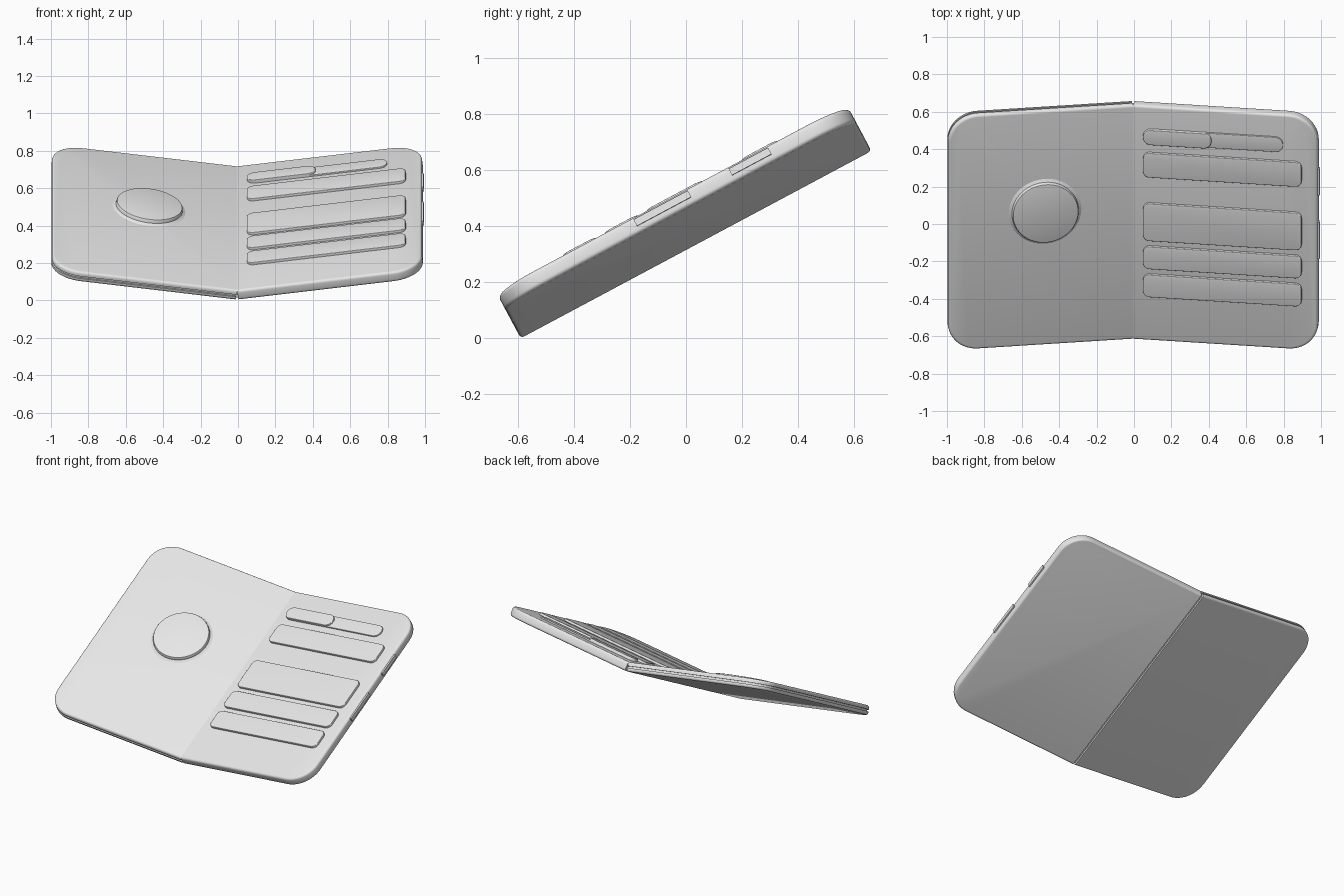
import bpy, bmesh
from math import radians, cos, sin, pi
from mathutils import Matrix, Vector

cube = bpy.data.objects.get("Cube")
if cube:
    bpy.data.objects.remove(cube, do_unlink=True)

TILT, FOLD = radians(28.1), radians(7.6)
WIDTH, DEPTH, THICK = 0.996, 1.42, 0.06

grey = bpy.data.materials.new("light_grey")
grey.use_nodes = True
grey.diffuse_color = (0.8, 0.8, 0.8, 1)
grey.node_tree.nodes["Principled BSDF"].inputs["Base Color"].default_value = (0.8, 0.8, 0.8, 1)

# Frames: tilted stand pose, then each half swung up about the top fold line
BASE = Matrix.Translation((-0.005, -0.59, 0)) @ Matrix.Rotation(TILT, 4, 'X')


def half_frame(side):
    return (BASE @ Matrix.Translation((0, 0, THICK))
            @ Matrix.Rotation(-side * FOLD, 4, 'Y') @ Matrix.Translation((0, 0, -THICK)))


RIGHT_SIDE, LEFT_SIDE = half_frame(1), half_frame(-1)


def finish(name, bm, frame):
    bmesh.ops.recalc_face_normals(bm, faces=bm.faces[:])
    mesh = bpy.data.meshes.new(name)
    bm.to_mesh(mesh)
    bm.free()
    mesh.materials.append(grey)
    obj = bpy.data.objects.new(name, mesh)
    bpy.context.collection.objects.link(obj)
    obj.matrix_basis = frame
    bpy.ops.object.select_all(action='DESELECT')
    obj.select_set(True)
    bpy.context.view_layer.objects.active = obj
    bpy.ops.object.shade_smooth_by_angle(angle=radians(35))
    return obj


def outline(u0, u1, v0, v1, r0, r1, steps=12):
    """Rounded rectangle; r0 rounds the corners at u0, r1 those at u1."""
    corners = [(u1, v1, r1, 0), (u0, v1, r0, 1), (u0, v0, r0, 2), (u1, v0, r1, 3)]
    pts = []
    for u, v, r, quarter in corners:
        if r == 0:
            pts.append((u, v))
            continue
        cu = u - r if u == u1 else u + r
        cv = v - r if v == v1 else v + r
        for i in range(steps + 1):
            a = (quarter + i / steps) * pi / 2
            pts.append((cu + r * cos(a), cv + r * sin(a)))
    return pts


def slab(name, frame, u, v, w, r=(0, 0), top=0, bottom=0):
    """Extruded rounded plate with optional fillets, left square along the fold."""
    bm = bmesh.new()
    base = bm.faces.new([bm.verts.new((a, b, w[0])) for a, b in outline(*u, *v, *r)])
    ext = bmesh.ops.extrude_face_region(bm, geom=[base], use_keep_orig=True)
    bmesh.ops.translate(bm, vec=(0, 0, w[1] - w[0]),
                        verts=[g for g in ext["geom"] if isinstance(g, bmesh.types.BMVert)])
    for height, size in ((w[1], top), (w[0], bottom)):
        if size:
            rim = [e for e in bm.edges
                   if all(abs(p.co.z - height) < 1e-5 for p in e.verts)
                   and not all(abs(p.co.x) < 1e-5 for p in e.verts)]
            bmesh.ops.bevel(bm, geom=rim, offset=size, segments=4, profile=0.5,
                            affect='EDGES', clamp_overlap=True)
    return finish(name, bm, frame)


# Right half: one solid plate
slab("right_panel", RIGHT_SIDE, (0, WIDTH), (0, DEPTH), (0, THICK), (0, 0.16), 0.015, 0.015)

# Left half: two shells around a thin recessed seam
INSET = 0.01
slab("left_back_shell", LEFT_SIDE, (-WIDTH, 0), (0, DEPTH), (0, 0.022), (0.16, 0), 0, 0.014)
slab("left_seam", LEFT_SIDE, (-WIDTH + INSET, 0), (INSET, DEPTH - INSET),
     (0.021, 0.035), (0.15, 0))
slab("left_front_shell", LEFT_SIDE, (-WIDTH, 0), (0, DEPTH), (0.034, THICK), (0.16, 0), 0.015)

# Raised pads on the right half
IN, OUT = 0.055, 0.91
for i, v in enumerate([(0.27, 0.406), (0.44, 0.576), (0.61, 0.837), (0.995, 1.143)]):
    slab(f"pad_{i + 1}", RIGHT_SIDE, (IN, OUT), v, (0.05, THICK + 0.015), (0.035, 0.035), 0.004)
slab("slider_track", RIGHT_SIDE, (IN, 0.81), (1.195, 1.285), (0.05, THICK + 0.009),
     (0.044, 0.044), 0.003)
slab("slider_knob", RIGHT_SIDE, (IN, 0.425), (1.195, 1.285), (0.05, THICK + 0.02),
     (0.044, 0.044), 0.004)

# Side buttons on the right outer edge
for name, v in (("long_side_button", (0.555, 0.775)), ("short_side_button", (0.94, 1.1))):
    slab(name, RIGHT_SIDE, (WIDTH - 0.02, WIDTH + 0.009), v, (0.026, 0.052))

# Round raised disc on the left half, turned from a profile
bm = bmesh.new()
profile = [(0.2, -0.002), (0.19, 0.003), (0.18, 0.009), (0.178, 0.023),
           (0.175, 0.028), (0.168, 0.03), (0, 0.03)]
ring = [bm.verts.new((x, 0, z)) for x, z in profile]
edges = [bm.edges.new(pair) for pair in zip(ring, ring[1:])]
bmesh.ops.spin(bm, geom=ring + edges, cent=(0, 0, 0), axis=(0, 0, 1),
               angle=2 * pi, steps=64, use_duplicate=False)
bmesh.ops.remove_doubles(bm, verts=bm.verts[:], dist=1e-4)
finish("round_disc", bm, LEFT_SIDE @ Matrix.Translation((-0.475, 0.812, THICK)))

# Hinge rod tucked in the gap under the fold
bm = bmesh.new()
bmesh.ops.create_cone(bm, cap_ends=True, segments=24, radius1=0.01, radius2=0.01,
                      depth=DEPTH - 0.03)
finish("hinge_rod", bm, BASE @ Matrix.Translation((0, DEPTH / 2, 0.018))
       @ Matrix.Rotation(pi / 2, 4, 'X'))
